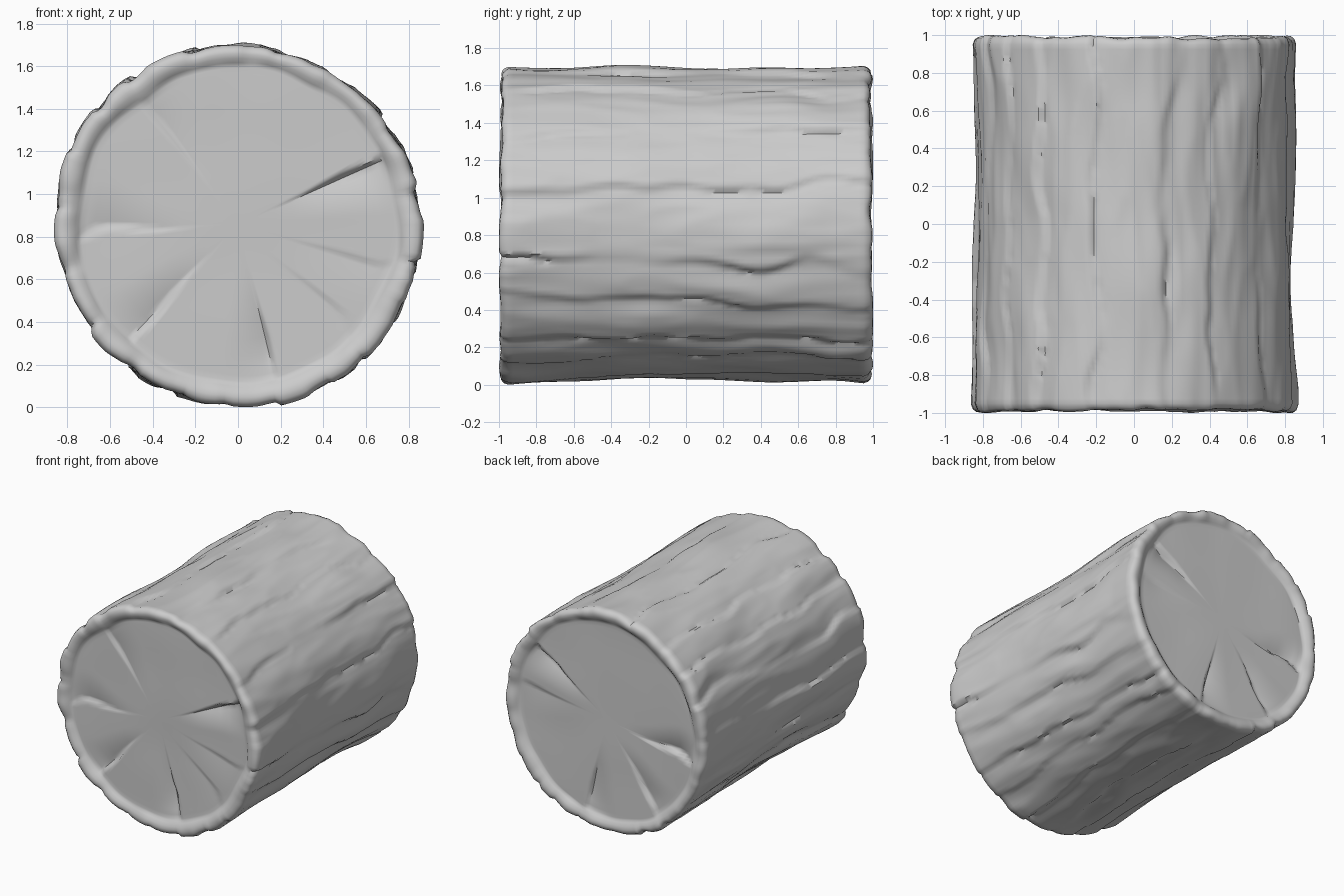
import bpy, bmesh, math
from mathutils import Vector, noise

if "Cube" in bpy.data.objects:
    bpy.data.objects.remove(bpy.data.objects["Cube"])

SEG, ROWS = 240, 72
MAX_RADIUS = .872

# Angles of the bark grooves, and of the cracks in each sawn face
GROOVES = [-57, -46, -29, -16, 12, 36, 58, 75, 104, 126, 141, 157, 177, 197, 214, 233, 250, 267, 285]
FRONT_CRACKS = [(25, .05), (129, .018), (181, .025), (227, .035), (283, .035), (316, .01), (345, .01)]
BACK_CRACKS = [(35, .045), (10, .012), (189, .045), (235, .03), (283, .03)]


def smooth(a, b, x):
    t = min(1, max(0, (x - a) / (b - a)))
    return t * t * (3 - 2 * t)


def wobble(angle, y, around, along, seed):
    """Noise wrapped round the trunk and stretched along it."""
    return noise.noise(Vector((math.cos(angle) * around, y * along + seed, math.sin(angle) * around)))


def bark_radius(angle, y):
    """Rounded bark plates parted by wandering grooves, plus ragged grain."""
    n = len(GROOVES)
    deg = math.degrees(angle) + 7 * wobble(angle, y, 1.2, 2, 5)
    deg += 2 * wobble(angle, y, 4, 4, 9)
    deg = (deg - GROOVES[0]) % 360 + GROOVES[0]
    k = max(i for i in range(n) if GROOVES[i] <= deg)
    start = GROOVES[k]
    end = GROOVES[(k + 1) % n] + (360 if k == n - 1 else 0)
    t = (deg - start) / (end - start)
    # Each groove fades in and out along the log
    depth = max(.004, .018 + .035 * noise.noise(Vector((k * 3.7, y * 1.6, 0))))
    plate = .01 * noise.noise(Vector((k * 5.3, y * 1.2, 8)))
    # Steep on one side and sloping on the other, like overlapping bark
    dome = smooth(0, .12, t) * (1 - .8 * smooth(.4, 1, t))
    grain = .008 * wobble(angle, y, 5, 1.8, 2)
    ragged = .012 * (.25 - abs(wobble(angle, y, 8, 2, 4)))
    # Slight oval section and a narrower waist, more so underneath
    waist = (.022 - .01 * math.sin(angle)) * (y * y - .4)
    oval = .005 * math.cos(2 * angle) - .009 * math.sin(2 * angle)
    return min(MAX_RADIUS, .833 + plate + depth * (dome - .35) + grain + ragged + waist + oval)


def crack_depth(angle, r, cracks):
    """Split that deepens outwards, sharp on one lip and sloping on the other."""
    total = 0
    for i, (deg, depth) in enumerate(cracks):
        wander = .1 * noise.noise(Vector((r * 4, i * 2.3, 1)))
        d = (angle - math.radians(deg) - wander + math.pi) % (2 * math.pi) - math.pi
        shape = 1 - smooth(0, .03, d) if d > 0 else max(0, 1 + d / .35) ** 2
        total = max(total, depth * shape * smooth(.2, .62, r) * (1 - .6 * smooth(.6, .74, r)))
    return total


def add_ring(bm, place):
    return [bm.verts.new(place(2 * math.pi * i / SEG)) for i in range(SEG)]


def point(angle, r, y):
    return Vector((r * math.cos(angle), y, r * math.sin(angle)))


def face_radius(angle, side):
    return .745 + .022 * wobble(angle, side, 3, 1, 13)


def end_rings(bm, side, cracks):
    """Rounded lumpy bark lip, step down to the sawn face, then the cracked face."""
    rings = []
    for f, out in ((.08, .968), (.22, .981), (.42, .985), (.64, .979), (.85, .968), (.97, .96)):
        def lip(a):
            edge = bark_radius(a, side * .95)
            inner = face_radius(a, side)
            lump = .016 * wobble(a, side, 6, 1, 11) + .4 * (edge - .838)
            lump *= 1 - smooth(.7, 1, f)
            return point(a, edge + (inner - edge) * f, side * min(1, out + lump))
        rings.append(add_ring(bm, lip))
    for frac in (.985, .95, .9, .82, .72, .6, .48, .36, .24, .1):
        def face(a):
            r = frac * face_radius(a, side)
            bump = .006 * noise.noise(point(a, r * 2.5, side * 3))
            return point(a, r, side * (.958 + bump - crack_depth(a, r, cracks)))
        rings.append(add_ring(bm, face))
    return rings


def bridge(bm, a, b):
    for i in range(SEG):
        j = (i + 1) % SEG
        bm.faces.new((a[i], a[j], b[j], b[i]))


# Whole log: front end, bark wall, back end
bm = bmesh.new()
front = end_rings(bm, -1, FRONT_CRACKS)
back = end_rings(bm, 1, BACK_CRACKS)
wall = []
for row in range(ROWS + 1):
    y = -.95 + 1.9 * row / ROWS
    wall.append(add_ring(bm, lambda a: point(a, bark_radius(a, y), y)))
rings = front[::-1] + wall + back
for a, b in zip(rings, rings[1:]):
    bridge(bm, a, b)
for ring, side in ((rings[0], -1), (rings[-1], 1)):
    centre = bm.verts.new((0, side * .958, 0))
    for i in range(SEG):
        bm.faces.new((ring[i], ring[(i + 1) % SEG], centre))
bmesh.ops.recalc_face_normals(bm, faces=bm.faces)

# Rest the log on the ground
bmesh.ops.translate(bm, verts=bm.verts, vec=(0, 0, -min(v.co.z for v in bm.verts)))

mesh = bpy.data.meshes.new("log")
bm.to_mesh(mesh)
bm.free()
log = bpy.data.objects.new("log", mesh)
bpy.context.collection.objects.link(log)

grey = bpy.data.materials.new("plain grey")
grey.use_nodes = True
colour = (.6, .6, .6, 1)
grey.diffuse_color = colour
grey.node_tree.nodes["Principled BSDF"].inputs["Base Color"].default_value = colour
mesh.materials.append(grey)

bpy.context.view_layer.objects.active = log
log.select_set(True)
bpy.ops.object.shade_smooth_by_angle(angle=math.radians(50))
